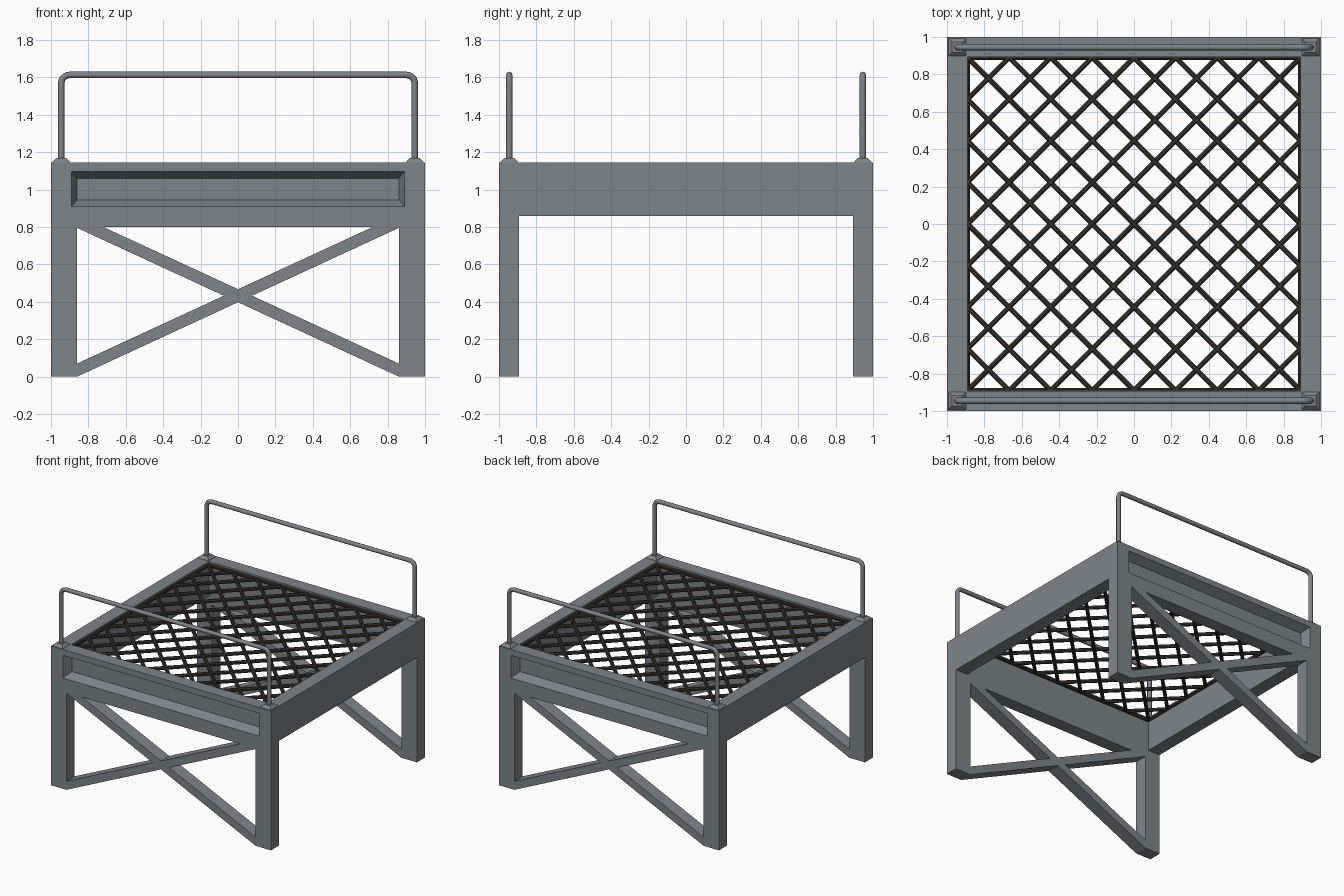
import bpy, bmesh, math
from mathutils import Vector

if "Cube" in bpy.data.objects:
    bpy.data.objects.remove(bpy.data.objects["Cube"])


def material(name, rgb):
    m = bpy.data.materials.new(name)
    m.diffuse_color = (*rgb, 1)
    m.use_nodes = True
    m.node_tree.nodes["Principled BSDF"].inputs["Base Color"].default_value = m.diffuse_color
    return m


STEEL = material("grey steel", (0.205, 0.232, 0.248))
DARK = material("dark grate metal", (0.040, 0.034, 0.028))


def finish(bm, name, mat, mirror=None):
    bmesh.ops.recalc_face_normals(bm, faces=bm.faces)
    me = bpy.data.meshes.new(name)
    bm.to_mesh(me)
    bm.free()
    me.materials.append(mat)
    ob = bpy.data.objects.new(name, me)
    bpy.context.collection.objects.link(ob)
    if mirror:
        mod = ob.modifiers.new("Mirror", 'MIRROR')
        mod.use_axis = [a in mirror for a in "xyz"]
        mod.use_mirror_merge = False
    return ob


def loft(bm, rings, cap_ends=True):
    """Join successive rings of points with quads."""
    vr = [[bm.verts.new(p) for p in r] for r in rings]
    n = len(vr[0])
    for a, b in zip(vr, vr[1:]):
        for i in range(n):
            j = (i + 1) % n
            bm.faces.new((a[i], a[j], b[j], b[i]))
    if cap_ends:
        bm.faces.new(vr[0])
        bm.faces.new(vr[-1])


def rect_xz(hx, z0, z1, y):
    return [(-hx, y, z0), (hx, y, z0), (hx, y, z1), (-hx, y, z1)]


def rect_xy(x0, x1, y0, y1, z):
    return [(x0, y0, z), (x1, y0, z), (x1, y1, z), (x0, y1, z)]


TOP, IN = 1.145, 0.893

# front and back beams with a bevelled recess
bm = bmesh.new()
loft(bm, [rect_xz(1, 0.8, TOP, -IN), rect_xz(1, 0.8, TOP, -1),
          rect_xz(0.89, 0.91, 1.097, -1), rect_xz(0.86, 0.945, 1.06, -0.93)])
finish(bm, "end_beams", STEEL, "y")

# side beams
bm = bmesh.new()
loft(bm, [rect_xy(0.89, 1, -IN, IN, 0.86), rect_xy(0.89, 1, -IN, IN, TOP)])
finish(bm, "side_beams", STEEL, "x")

# legs
bm = bmesh.new()
loft(bm, [rect_xy(0.86, 1, -1, -IN, 0), rect_xy(0.86, 1, -1, -IN, 0.8)])
finish(bm, "legs", STEEL, "xy")

# crossed braces, one X-shaped profile
right = [(0, .3975), (.86, 0), (.86, .07), (.0757, .4325), (.86, .795),
         (.86, .8), (.72, .8), (0, .4675)]
profile = right + [(-x, z) for x, z in reversed(right[1:-1])]
bm = bmesh.new()
loft(bm, [[(x, y, z) for x, z in profile] for y in (-1, -IN)])
finish(bm, "cross_braces", STEEL, "y")

# rail feet
bm = bmesh.new()
C = 0.945
loft(bm, [rect_xy(C - h, C + h, C - h, C + h, z)
          for h, z in ((0.048, TOP), (0.046, 1.15), (0.027, 1.168))])
finish(bm, "rail_feet", STEEL, "xy")

# hand rails
R, ZR = 0.045, 1.613
arc = [(C - R + R * math.cos(t), ZR - R + R * math.sin(t))
       for t in [i * math.pi / 12 for i in range(7)]]
path = [(C, 1.15)] + arc
path = path + [(-x, z) for x, z in reversed(path)]
for name, y in (("front_rail", -C), ("back_rail", C)):
    cu = bpy.data.curves.new(name, 'CURVE')
    cu.dimensions = '3D'
    cu.bevel_depth = 0.0175
    cu.bevel_resolution = 2
    cu.use_fill_caps = True
    sp = cu.splines.new('POLY')
    sp.points.add(len(path) - 1)
    for p, (x, z) in zip(sp.points, path):
        p.co = (x, y, z, 1)
    cu.materials.append(STEEL)
    ob = bpy.data.objects.new(name, cu)
    bpy.context.collection.objects.link(ob)
    bpy.ops.object.select_all(action='DESELECT')
    ob.select_set(True)
    bpy.context.view_layer.objects.active = ob
    bpy.ops.object.convert(target='MESH')
    bpy.ops.object.shade_smooth_by_angle(angle=math.radians(50))

# diagonal grate: round bars in both directions plus a border
ZG, RAD, STEP, E = 1.118, 0.0145, 0.2225, 0.89
bm = bmesh.new()


def bar(a, b):
    a, b = Vector(a), Vector(b)
    d = (b - a).normalized()
    u, w = Vector((-d.y, d.x, 0)), Vector((0, 0, 1))
    offs = [RAD * (u * math.cos(t) + w * math.sin(t))
            for t in [(i + 0.5) * math.pi / 4 for i in range(8)]]
    loft(bm, [[a + o for o in offs], [b + o for o in offs]])


for k in range(-7, 8):
    c = k * STEP
    lo, hi = max(-E, -E + c), min(E, E + c)
    for s in (1, -1):
        bar((lo, s * (lo - c), ZG), (hi, s * (hi - c), ZG))
for s in (-E, E):
    bar((s, -E, ZG), (s, E, ZG))
    bar((-E, s, ZG), (E, s, ZG))
finish(bm, "grate", DARK)
